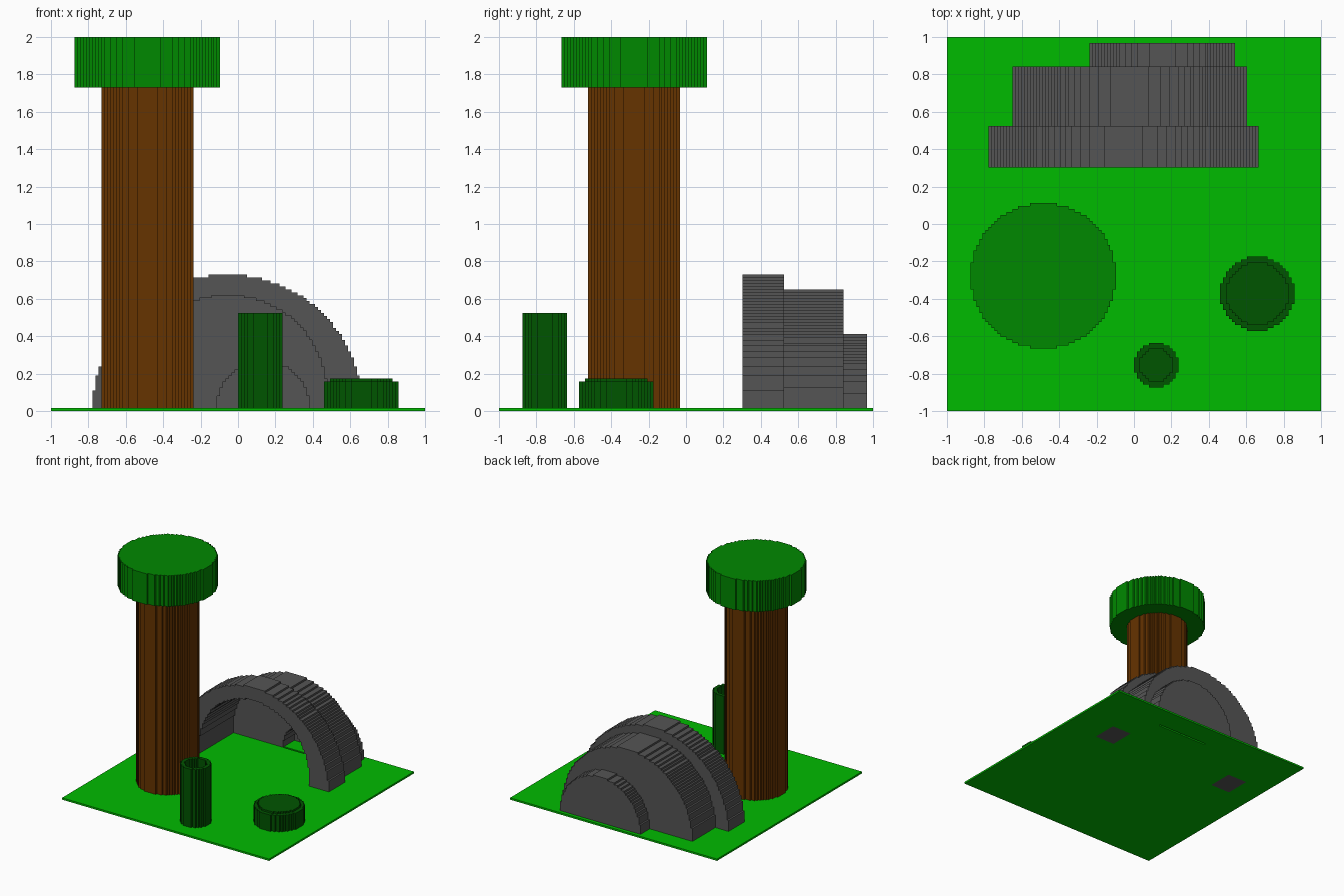
import bpy, bmesh, math

cube = bpy.data.objects.get("Cube")
if cube:
    bpy.data.objects.remove(cube, do_unlink=True)

N = 63.0  # grid cells per unit


def material(name, hexcode):
    rgb = [int(hexcode[i:i + 2], 16) / 255 for i in (0, 2, 4)]
    lin = [c / 12.92 if c <= 0.04045 else ((c + 0.055) / 1.055) ** 2.4 for c in rgb]
    m = bpy.data.materials.new(name)
    m.use_nodes = True
    m.diffuse_color = (*lin, 1)
    m.node_tree.nodes["Principled BSDF"].inputs["Base Color"].default_value = (*lin, 1)
    return m


GRASS = material("bright_grass_green", "00BB00")
LEAF = material("leaf_green", "008800")
DARK = material("dark_plant_green", "005500")
BARK = material("bark_brown", "663300")
STONE = material("stone_grey", "555555")


def stair(c, zc, r, z0):
    """Stepped outline of a blocky disc, from row z0 up to its top."""
    left, right = [], []
    for z in range(z0, zc + r + 1):
        w = int(math.sqrt((r + 0.5) ** 2 - (z - zc) ** 2))
        if left and left[-1][0] == c - w:
            left[-1], right[-1] = (c - w, z + 1), (c + w + 1, z + 1)
        else:
            left += [(c - w, z), (c - w, z + 1)]
            right += [(c + w + 1, z), (c + w + 1, z + 1)]
    return left + right[::-1]


def disc(cx, cy, r):
    return stair(cx, cy, r, cy - r)


def arch(outer, inner, z0):
    """Stepped arch outline: outer and inner are (centre, height, radius)."""
    return stair(*outer, z0) + stair(*inner, z0)[::-1]


def rect(x0, y0, x1, y1):
    return [(x0, y0), (x1, y0), (x1, y1), (x0, y1)]


def prism(name, mat, loops, t0, t1, axis="z"):
    """Extrude an outline (further loops are holes) along z or y."""
    bm = bmesh.new()

    def vert(a, b, t):
        x, y, z = (a, b, t) if axis == "z" else (a, t, b)
        return bm.verts.new((x / N - 1, y / N - 1, z / N))

    caps = ([], [])
    for loop in loops:
        rings = [[vert(a, b, t) for a, b in loop] for t in (t0, t1)]
        n = len(loop)
        for i in range(n):
            j = (i + 1) % n
            bm.faces.new((rings[0][i], rings[0][j], rings[1][j], rings[1][i]))
        for k in (0, 1):
            if len(loops) == 1:
                bm.faces.new(rings[k])
            else:
                caps[k].extend(bm.edges.get((rings[k][i], rings[k][(i + 1) % n]))
                               for i in range(n))
    for edges in caps:
        if edges:
            bmesh.ops.triangle_fill(bm, edges=edges, use_beauty=True)
    bmesh.ops.recalc_face_normals(bm, faces=bm.faces[:])
    mesh = bpy.data.meshes.new(name)
    bm.to_mesh(mesh)
    bm.free()
    mesh.materials.append(mat)
    obj = bpy.data.objects.new(name, mesh)
    bpy.context.collection.objects.link(obj)
    return obj


# Ground slab with openings for the cave feet and the doorway slit
prism("ground", GRASS, [rect(0, 0, 126, 126), rect(14, 82, 26, 96),
                        rect(93, 82, 105, 96), rect(56, 112, 87, 113)], 0, 1)

# Tree
prism("tree_trunk", BARK, [disc(32, 45, 15)], 1, 109)
prism("tree_canopy", LEAF, [disc(32, 45, 24)], 109, 126)

# Hollow stump
prism("stump_wall", DARK, [disc(70, 15, 7), disc(70, 15, 5)], 1, 33)
prism("stump_floor", DARK, [disc(70, 15, 5)], 1, 2)

# Low bush with a raised top
prism("bush_body", DARK, [disc(104, 39, 12)], 1, 10)
prism("bush_top", DARK, [disc(104, 39, 10)], 10, 11)

# Cave: two open arches, a wall with a doorway, and a small closed chamber
hall, door = (59, 5, 33), (71, 1, 15)
middle, rear = (61, 1, 39), (72, 1, 24)
prism("cave_front_arch", STONE, [arch((59, 0, 45), hall, 0)], 82, 96, "y")
prism("cave_middle_arch", STONE, [arch(middle, hall, 1)], 96, 112, "y")
prism("cave_inner_wall", STONE, [arch(middle, door, 1)], 112, 116, "y")
prism("cave_rear_chamber", STONE, [arch(rear, door, 1)], 116, 122, "y")
prism("cave_back_wall", STONE, [stair(*rear, 1)], 122, 124, "y")
